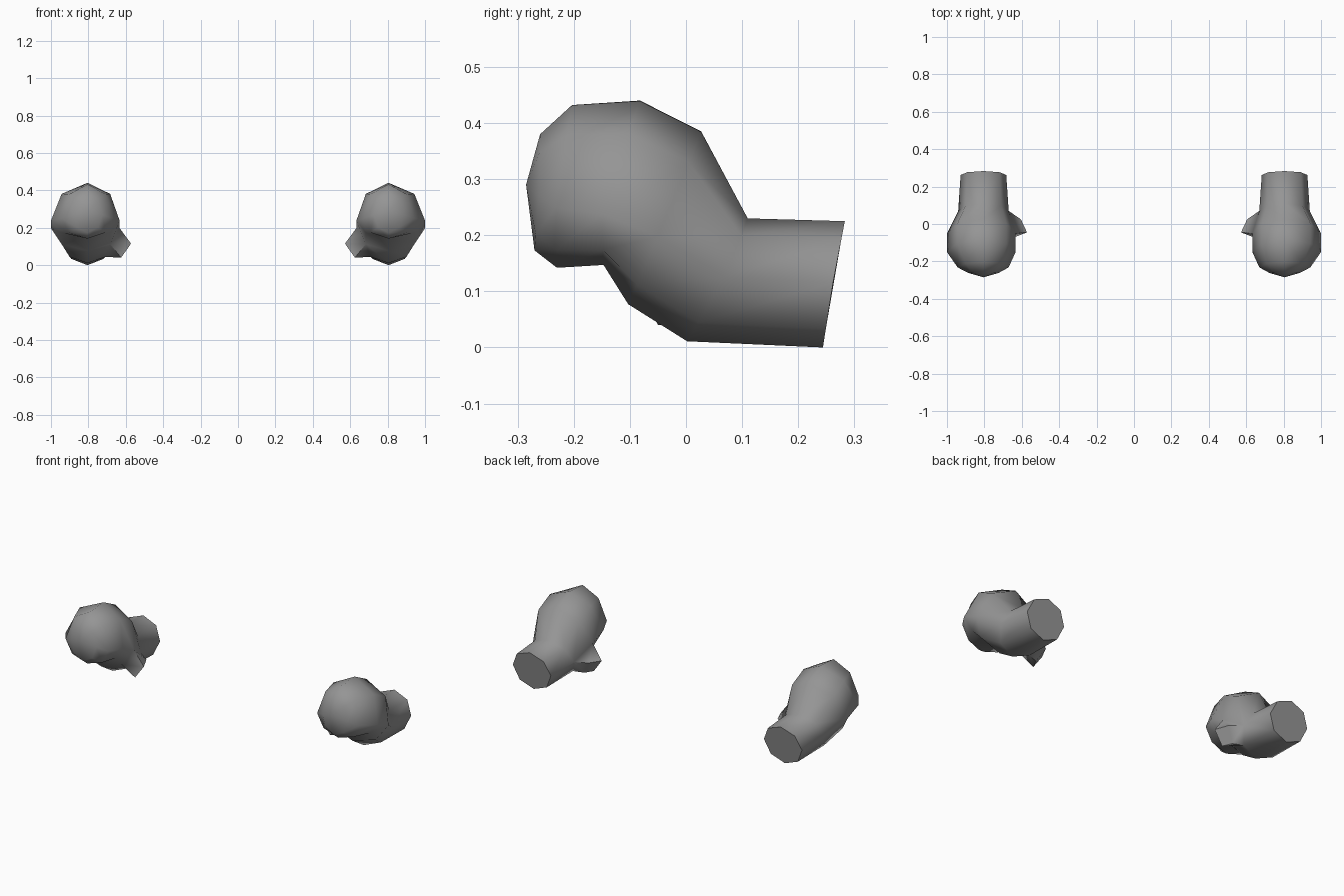
import bpy, bmesh, math
from mathutils import Vector

if "Cube" in bpy.data.objects:
    bpy.data.objects.remove(bpy.data.objects["Cube"])

grey = bpy.data.materials.new("mid grey")
grey.diffuse_color = (0.30, 0.30, 0.30, 1)
grey.use_nodes = True
grey.node_tree.nodes["Principled BSDF"].inputs["Base Color"].default_value = grey.diffuse_color

CENTRE = 0.805
# Rings from wrist to knuckles: top (y, z), side (y, z), bottom (y, z), outer and inner half width
RINGS = [
    ((0.283, 0.225), (0.262, 0.115), (0.244, 0.000), 0.122, 0.122),
    ((0.110, 0.230), (0.070, 0.125), (0.002, 0.011), 0.135, 0.135),
    ((0.027, 0.385), (-0.050, 0.198), (-0.103, 0.077), 0.195, 0.172),
    ((-0.082, 0.440), (-0.150, 0.238), (-0.147, 0.147), 0.195, 0.172),
    ((-0.203, 0.432), (-0.232, 0.250), (-0.230, 0.142), 0.138, 0.135),
    ((-0.260, 0.380), (-0.262, 0.270), (-0.270, 0.173), 0.080, 0.080),
]
# Thumb end corners: rear upper, rear lower, front lower, front upper
THUMB = [(0.605, 0.025, 0.120), (0.650, 0.000, 0.042),
         (0.625, -0.050, 0.040), (0.572, -0.045, 0.115)]


def ring_points(top, side, bottom, outer, inner):
    """Eight points around one cross-section, starting at the top."""
    pts = []
    for k in range(8):
        a = k * math.pi / 4
        s, c = math.sin(a), math.cos(a)
        end = top if c > 0 else bottom
        w = outer if s > 0 else inner
        pts.append((CENTRE + w * s,
                    side[0] + (end[0] - side[0]) * abs(c),
                    side[1] + (end[1] - side[1]) * abs(c)))
    return pts


def make_fist(name, sign):
    bm = bmesh.new()

    def vert(p):
        return bm.verts.new(Vector((p[0] * sign, p[1], p[2])))

    rings = [[vert(p) for p in ring_points(*r)] for r in RINGS]
    # wrist end cap
    bm.faces.new(rings[0])
    # wrist and hand body, leaving an opening for the thumb
    for i in range(len(rings) - 1):
        for k in range(8):
            if (i, k) == (1, 5):
                continue
            n = (k + 1) % 8
            a, b = rings[i], rings[i + 1]
            bm.faces.new((a[k], a[n], b[n], b[k]))
    # knuckle tip
    tip = vert((CENTRE, -0.285, 0.290))
    for k in range(8):
        bm.faces.new((rings[-1][k], rings[-1][(k + 1) % 8], tip))
    # thumb stub
    base = [rings[1][6], rings[1][5], rings[2][5], rings[2][6]]
    end = [vert(p) for p in THUMB]
    for k in range(4):
        n = (k + 1) % 4
        bm.faces.new((base[k], base[n], end[n], end[k]))
    bm.faces.new(end)

    bmesh.ops.recalc_face_normals(bm, faces=bm.faces[:])
    mesh = bpy.data.meshes.new(name)
    bm.to_mesh(mesh)
    bm.free()
    mesh.materials.append(grey)
    obj = bpy.data.objects.new(name, mesh)
    bpy.context.collection.objects.link(obj)
    bpy.ops.object.select_all(action='DESELECT')
    obj.select_set(True)
    bpy.context.view_layer.objects.active = obj
    bpy.ops.object.shade_smooth_by_angle(angle=math.radians(68))


make_fist("right_hand", 1)
make_fist("left_hand", -1)
